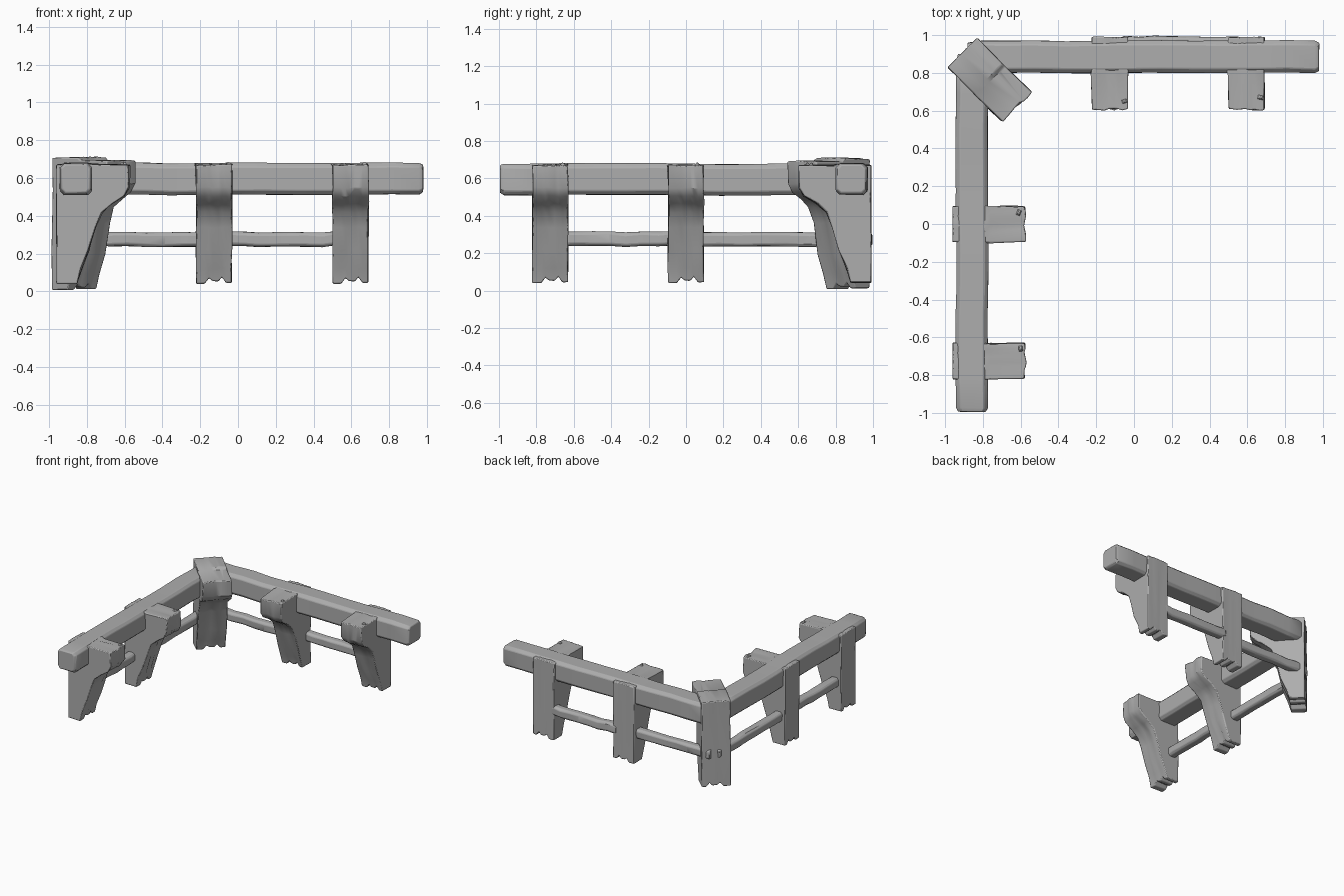
import bpy, bmesh, math, random
from mathutils import Matrix, Vector

random.seed(4)
if "Cube" in bpy.data.objects:
    bpy.data.objects.remove(bpy.data.objects["Cube"])

GREY = (0.42, 0.42, 0.42, 1)
wood = bpy.data.materials.new("grey wood")
wood.use_nodes = True
wood.diffuse_color = GREY
wood.node_tree.nodes["Principled BSDF"].inputs["Base Color"].default_value = GREY


def jitter(amount):
    return random.uniform(-amount, amount)


def loft(name, rings, matrix, bevel):
    """Skin a row of equal rings, cap both ends and round the edges."""
    bm = bmesh.new()
    loops = [[bm.verts.new(p) for p in ring] for ring in rings]
    n = len(loops[0])
    for a, b in zip(loops, loops[1:]):
        for i in range(n):
            j = (i + 1) % n
            bm.faces.new((a[i], a[j], b[j], b[i]))
    bm.faces.new(loops[0])
    bm.faces.new(loops[-1])
    bmesh.ops.recalc_face_normals(bm, faces=bm.faces)
    mesh = bpy.data.meshes.new(name)
    bm.to_mesh(mesh)
    bm.free()
    mesh.materials.append(wood)
    obj = bpy.data.objects.new(name, mesh)
    bpy.context.collection.objects.link(obj)
    obj.matrix_world = matrix
    mod = obj.modifiers.new("worn edges", "BEVEL")
    mod.width = bevel
    mod.segments = 2
    mod.limit_method = "ANGLE"
    mod.angle_limit = math.radians(40)
    bpy.ops.object.select_all(action="DESELECT")
    obj.select_set(True)
    bpy.context.view_layer.objects.active = obj
    bpy.ops.object.shade_smooth_by_angle(angle=math.radians(35))
    return obj


# Bracket outline: depth from the outer face, height
BRACKET = [(0, 0.04), (0, 0.25), (0, 0.5), (0, 0.67), (0.18, 0.675), (0.2, 0.672),
           (0.385, 0.67), (0.382, 0.55), (0.355, 0.505), (0.29, 0.465),
           (0.24, 0.42), (0.205, 0.34), (0.17, 0.22), (0.13, 0.12), (0.11, 0.04)]
# Position across the width, rise of the split foot
SPLITS = [(-0.5, 0), (-0.26, 0), (-0.14, 0.03), (-0.04, 0.015), (0.12, 0.012),
          (0.22, 0.035), (0.34, 0.004), (0.5, 0.006)]


def post(name, outline, width, origin, inward):
    """Bracket post lofted across its width; inward is the direction of the head."""
    rings = []
    for t, rise in SPLITS:
        edge = abs(t) == 0.5
        ring = []
        for i, (d, z) in enumerate(outline):
            foot = i in (0, len(outline) - 1)
            inner = 5 < i < len(outline) - 1
            ring.append((d + (jitter(0.007) if inner else jitter(0.002)),
                         t * width + (jitter(0.004) if edge else 0),
                         z + (rise if foot else jitter(0.004))))
        rings.append(ring)
    matrix = Matrix.Translation(origin) @ Matrix.Rotation(inward, 4, "Z")
    return loft(name, rings, matrix, 0.006)


def beam(name, start, end, depth, height, chamfer, steps, wobble, taper):
    """Rough-hewn eight-sided beam between two points."""
    start, end = Vector(start), Vector(end)
    axis = end - start
    length = axis.length
    a, b = depth / 2, height / 2
    c = chamfer
    section = [(a, b - c), (a - c, b), (c - a, b), (-a, b - c),
               (-a, c - b), (c - a, -b), (a - c, -b), (a, c - b)]
    stops = [(0, taper), (0.022 / length, 1)]
    stops += [(k / steps, 1) for k in range(1, steps)]
    stops += [(1 - 0.022 / length, 1), (1, taper)]
    rings = []
    for t, scale in stops:
        dy, dz = jitter(wobble), jitter(wobble)
        rings.append([(t * length + jitter(0.003),
                       y * scale + dy + jitter(wobble / 2),
                       z * scale + dz + jitter(wobble / 2)) for y, z in section])
    matrix = Matrix.Translation(start) @ Matrix.Rotation(math.atan2(axis.y, axis.x), 4, "Z")
    return loft(name, rings, matrix, 0.005)


# Heavy top rails
beam("back_top_rail", (-0.86, 0.885, 0.595), (0.98, 0.885, 0.595),
     0.17, 0.168, 0.022, 11, 0.003, 0.86)
beam("side_top_rail", (-0.858, -0.995, 0.595), (-0.858, 0.86, 0.595),
     0.17, 0.168, 0.022, 11, 0.003, 0.86)

# Thin lower rails, one for each bay
for i, (x0, x1, y) in enumerate([(-0.88, -0.19, 0.925), (-0.06, 0.53, 0.958)]):
    beam(f"back_lower_rail_{i + 1}", (x0, y, 0.276), (x1, y, 0.276),
         0.072, 0.076, 0.014, 7, 0.004, 0.95)
for i, (y0, y1) in enumerate([(-0.67, -0.06), (0.06, 0.9)]):
    beam(f"side_lower_rail_{i + 1}", (-0.9, y0, 0.276), (-0.9, y1, 0.276),
         0.072, 0.076, 0.014, 7, 0.004, 0.95)

# Bracket posts on both runs
for i, x in enumerate((-0.127, 0.595)):
    post(f"back_post_{i + 1}", BRACKET, 0.19, (x, 0.99, 0), -math.pi / 2)
for i, y in enumerate((0.0, -0.725)):
    post(f"side_post_{i + 1}", BRACKET, 0.19, (-0.96, y, 0), 0)

# Taller diagonal corner post, with a stepped top
corner = [(d * 1.06, z * 1.045 - 0.034 if z < 0.3 else z + (0.035 if d < 0.19 else 0.022))
          for d, z in BRACKET]
post("corner_post", corner, 0.22, (-0.908, 0.908, 0), -math.pi / 4)

# Upright splinters and chips on the bracket heads
for i, (x, y, turn) in enumerate([(-0.05, 0.65, 0.3), (0.67, 0.67, -0.2),
                                  (-0.61, 0.06, 1.2), (-0.6, -0.66, 1.7)]):
    shard = [[(s * 0.016 * r, q * 0.012 * r, z) for s, q in
              ((-1, -1), (1, -1), (1, 1), (-1, 1))]
             for z, r in ((0.64, 1), (0.672, 0.9), (0.684, 0.3))]
    loft(f"head_splinter_{i + 1}", shard,
         Matrix.Translation((x, y, 0)) @ Matrix.Rotation(turn, 4, "Z"), 0.002)
